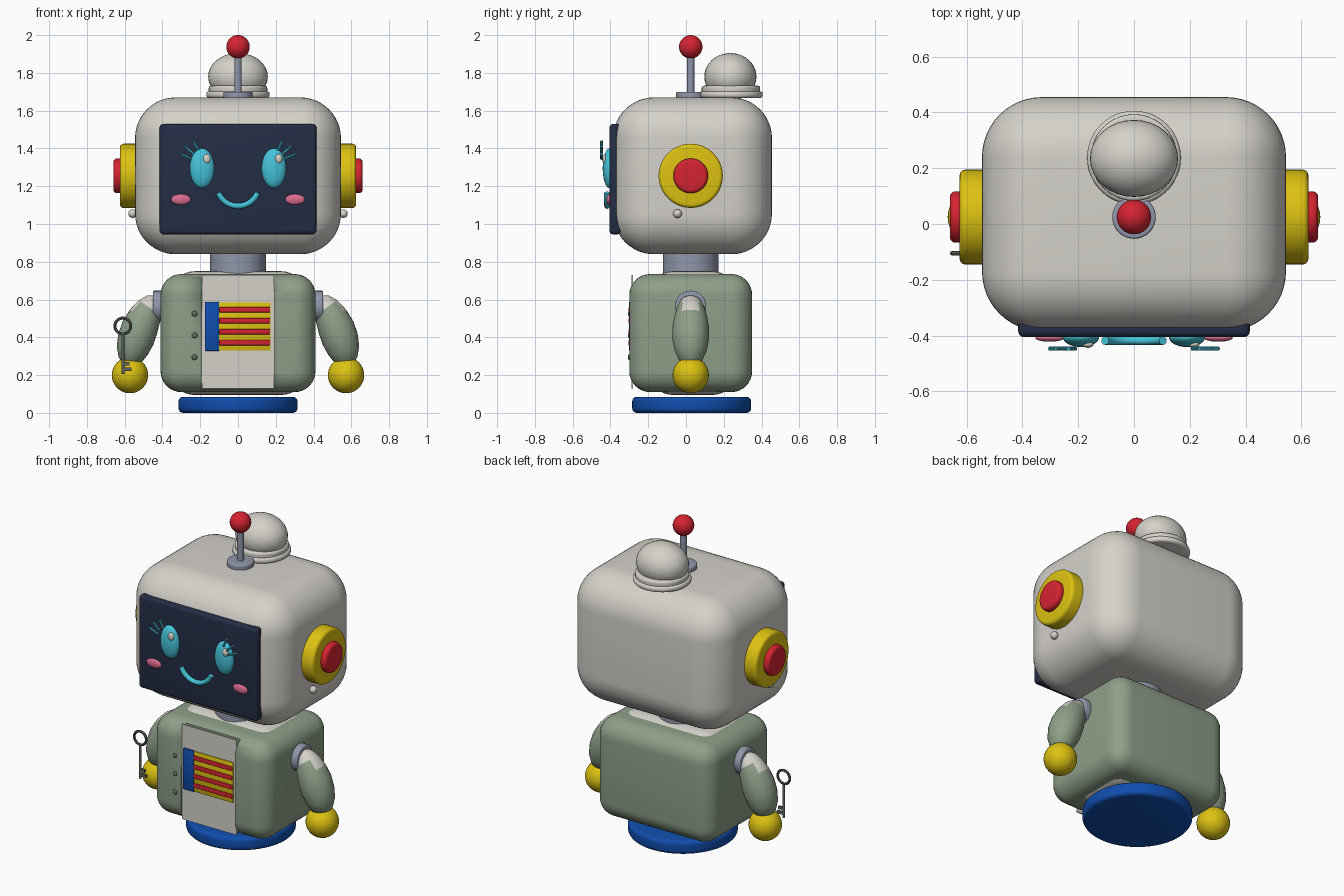
import bpy, bmesh, math
from mathutils import Vector, Matrix

if "Cube" in bpy.data.objects:
    bpy.data.objects.remove(bpy.data.objects["Cube"])


def material(name, r, g, b):
    m = bpy.data.materials.new(name)
    m.diffuse_color = (r, g, b, 1)
    m.use_nodes = True
    m.node_tree.nodes["Principled BSDF"].inputs["Base Color"].default_value = m.diffuse_color
    return m


WHITE = material("warm white", 0.66, 0.64, 0.59)
GREEN = material("sage green", 0.27, 0.35, 0.25)
YELLOW = material("yellow", 0.72, 0.54, 0.006)
RED = material("red", 0.66, 0.017, 0.03)
BLUE = material("blue", 0.005, 0.075, 0.42)
NAVY = material("navy", 0.017, 0.026, 0.06)
CYAN = material("cyan", 0.06, 0.55, 0.70)
PINK = material("pink", 0.70, 0.15, 0.27)
GREY = material("blue grey", 0.28, 0.31, 0.41)
DARK = material("dark metal", 0.11, 0.14, 0.11)
CY = 0.025  # depth of the robot's main axis


def finish(bm, name, mat, angle=40):
    bmesh.ops.recalc_face_normals(bm, faces=bm.faces)
    me = bpy.data.meshes.new(name)
    bm.to_mesh(me)
    bm.free()
    me.materials.append(mat)
    ob = bpy.data.objects.new(name, me)
    bpy.context.collection.objects.link(ob)
    bpy.ops.object.select_all(action='DESELECT')
    ob.select_set(True)
    bpy.context.view_layer.objects.active = ob
    bpy.ops.object.shade_smooth_by_angle(angle=math.radians(angle))
    return ob


def box(name, mat, lo, hi, r=0.0, seg=8):
    """Box between two corners with rounded edges."""
    lo, hi = Vector(lo), Vector(hi)
    bm = bmesh.new()
    bmesh.ops.create_cube(bm, size=1)
    for v in bm.verts:
        v.co = (lo + hi) / 2 + v.co * (hi - lo)
    if r:
        bmesh.ops.bevel(bm, geom=bm.edges[:], offset=r, segments=seg,
                        profile=0.5, affect='EDGES')
    return finish(bm, name, mat)


def ball(name, mat, c, s, u=32, v=20):
    bm = bmesh.new()
    bmesh.ops.create_uvsphere(bm, u_segments=u, v_segments=v, radius=1)
    s = Vector((s, s, s)) if isinstance(s, float) else Vector(s)
    for p in bm.verts:
        p.co = Vector(c) + p.co * s
    return finish(bm, name, mat)


def disc(name, mat, c, r, depth, axis='Z', round_r=0.0, n=48):
    """Cylinder along Z or X with rounded rims."""
    bm = bmesh.new()
    bmesh.ops.create_cone(bm, cap_ends=True, segments=n, radius1=r, radius2=r, depth=depth)
    if round_r:
        rims = [e for e in bm.edges if abs(e.verts[0].co.z - e.verts[1].co.z) < 1e-5]
        bmesh.ops.bevel(bm, geom=rims, offset=round_r, segments=5, profile=0.5, affect='EDGES')
    rot = Matrix.Rotation(math.pi / 2, 4, 'Y') if axis == 'X' else Matrix()
    bmesh.ops.transform(bm, matrix=Matrix.Translation(c) @ rot, verts=bm.verts)
    return finish(bm, name, mat)


def tube(name, mat, pts, radii, n=12, closed=False):
    """Tube through points lying in a plane of constant y."""
    bm = bmesh.new()
    pts = [Vector(p) for p in pts]
    k = len(pts)
    rings = []
    for i, p in enumerate(pts):
        a = pts[(i - 1) % k] if closed or i else p
        b = pts[(i + 1) % k] if closed or i < k - 1 else p
        t = (b - a).normalized()
        side = t.cross(Vector((0, 1, 0)))
        r = radii[i] if isinstance(radii, list) else radii
        rings.append([bm.verts.new(p + r * (side * math.cos(w) + Vector((0, math.sin(w), 0))))
                      for w in (2 * math.pi * j / n for j in range(n))])
    for i in range(k if closed else k - 1):
        A, B = rings[i], rings[(i + 1) % k]
        for j in range(n):
            bm.faces.new((A[j], A[(j + 1) % n], B[(j + 1) % n], B[j]))
    if not closed:
        bm.faces.new(rings[0])
        bm.faces.new(rings[-1])
    return finish(bm, name, mat)


# Base, shirt and neck
disc("base", BLUE, (0, 0.03, 0.0425), 0.315, 0.085, round_r=0.025, n=64)
box("shirt", WHITE, (-0.36, -0.2, 0.095), (0.36, 0.27, 0.75), 0.13)
disc("neck", GREY, (0, CY, 0.80), 0.148, 0.14)

# Jacket with an open front
jacket = box("jacket", GREEN, (-0.41, -0.30, 0.11), (0.41, 0.35, 0.735), 0.11)
cutter = box("jacket_cutter", GREEN, (-0.19, -0.5, 0.0), (0.19, -0.245, 0.9))
cutter.hide_render = True
cutter.hide_viewport = True
cut = jacket.modifiers.new("open_front", 'BOOLEAN')
cut.operation = 'DIFFERENCE'
cut.object = cutter
cut.solver = 'EXACT'
box("shirt_front", WHITE, (-0.19, -0.288, 0.13), (0.19, -0.28, 0.73))

# Chest badge
box("badge_field", YELLOW, (-0.11, -0.297, 0.33), (0.172, -0.288, 0.585), 0.003, 2)
box("badge_block", BLUE, (-0.175, -0.302, 0.328), (-0.10, -0.287, 0.587), 0.004, 2)
for z in (0.372, 0.43, 0.488, 0.546):
    box("badge_stripe", RED, (-0.10, -0.304, z - 0.014), (0.17, -0.295, z + 0.014), 0.004, 3)

# Jacket buttons
for z in (0.295, 0.41, 0.525):
    ball("button", DARK, (-0.23, -0.30, z), (0.015, 0.008, 0.015), 16, 10)

# Head and screen
box("head", WHITE, (-0.545, -0.385, 0.84), (0.545, 0.455, 1.67), 0.215, 12)
box("screen", NAVY, (-0.415, -0.405, 0.945), (0.415, -0.345, 1.53), 0.02, 5)

# Antenna
disc("antenna_collar", GREY, (0, CY, 1.682), 0.078, 0.036, round_r=0.008)
disc("antenna_rod", GREY, (0, CY, 1.80), 0.019, 0.24, n=24)
ball("antenna_ball", RED, (0, CY, 1.938), 0.062)

# Dome on the crown
disc("dome_brim", WHITE, (0, 0.238, 1.685), 0.168, 0.035, round_r=0.015)
disc("dome_band", WHITE, (0, 0.238, 1.712), 0.155, 0.04, round_r=0.012)
ball("dome", WHITE, (0, 0.235, 1.78), (0.158, 0.138, 0.125))

# Smile
tube("smile", CYAN,
     [(0.112 * math.sin(a), -0.418, 1.207 - 0.112 * math.cos(a))
      for a in (math.radians(-68 + 136 * i / 20) for i in range(21))], 0.015)

for s in (-1, 1):
    # Face details
    ball("eye", CYAN, (s * 0.19, -0.405, 1.295), (0.065, 0.036, 0.105))
    ball("eye_glint", WHITE, (s * 0.19 + 0.025, -0.432, 1.345), (0.02, 0.012, 0.025), 16, 10)
    ball("cheek", PINK, (s * 0.302, -0.408, 1.13), (0.052, 0.014, 0.028))
    for x0, z0, x1, z1 in ((0.245, 1.345, 0.305, 1.37), (0.235, 1.37, 0.28, 1.412),
                           (0.21, 1.39, 0.235, 1.44)):
        tube("eyelash", CYAN, [(s * x0, -0.447, z0), (s * x1, -0.447, z1)], 0.007, 8)

    # Ears and studs
    disc("ear_pad", YELLOW, (s * 0.56, CY, 1.255), 0.17, 0.13, 'X', 0.02)
    disc("ear_cap", RED, (s * 0.63, CY, 1.255), 0.092, 0.06, 'X', 0.02)
    ball("ear_stud", WHITE, (s * 0.558, -0.045, 1.055), 0.023, 16, 12)

    # Shoulders, arms and hands
    disc("shoulder", GREY, (s * 0.418, CY, 0.565), 0.082, 0.065, 'X', 0.008)
    path = ((0.425, 0.60, 0.03), (0.44, 0.585, 0.055), (0.465, 0.555, 0.073),
            (0.495, 0.505, 0.088), (0.52, 0.45, 0.097), (0.541, 0.39, 0.097),
            (0.56, 0.33, 0.085), (0.572, 0.28, 0.062), (0.58, 0.25, 0.03))
    arm = tube("arm", GREEN, [(s * x, CY, z) for x, z, r in path], [p[2] for p in path], 32)
    arm.data.materials.append(WHITE)
    for f in arm.data.polygons:
        f.material_index = int(f.center.z > 0.565)
    ball("hand", YELLOW, (s * 0.572, CY, 0.2), 0.096)

# Key held by one hand
KX, KY = -0.61, -0.105
tube("key_ring", DARK, [(KX + 0.042 * math.cos(a), KY, 0.46 + 0.042 * math.sin(a))
                        for a in (2 * math.pi * i / 28 for i in range(28))], 0.008, 8, True)
tube("key_shaft", DARK, [(KX, KY, 0.42), (KX, KY, 0.205)], 0.008, 10)
for z, w in ((0.26, 0.035), (0.23, 0.045)):
    box("key_tooth", DARK, (KX, KY - 0.006, z - 0.009), (KX + w, KY + 0.006, z + 0.009))
